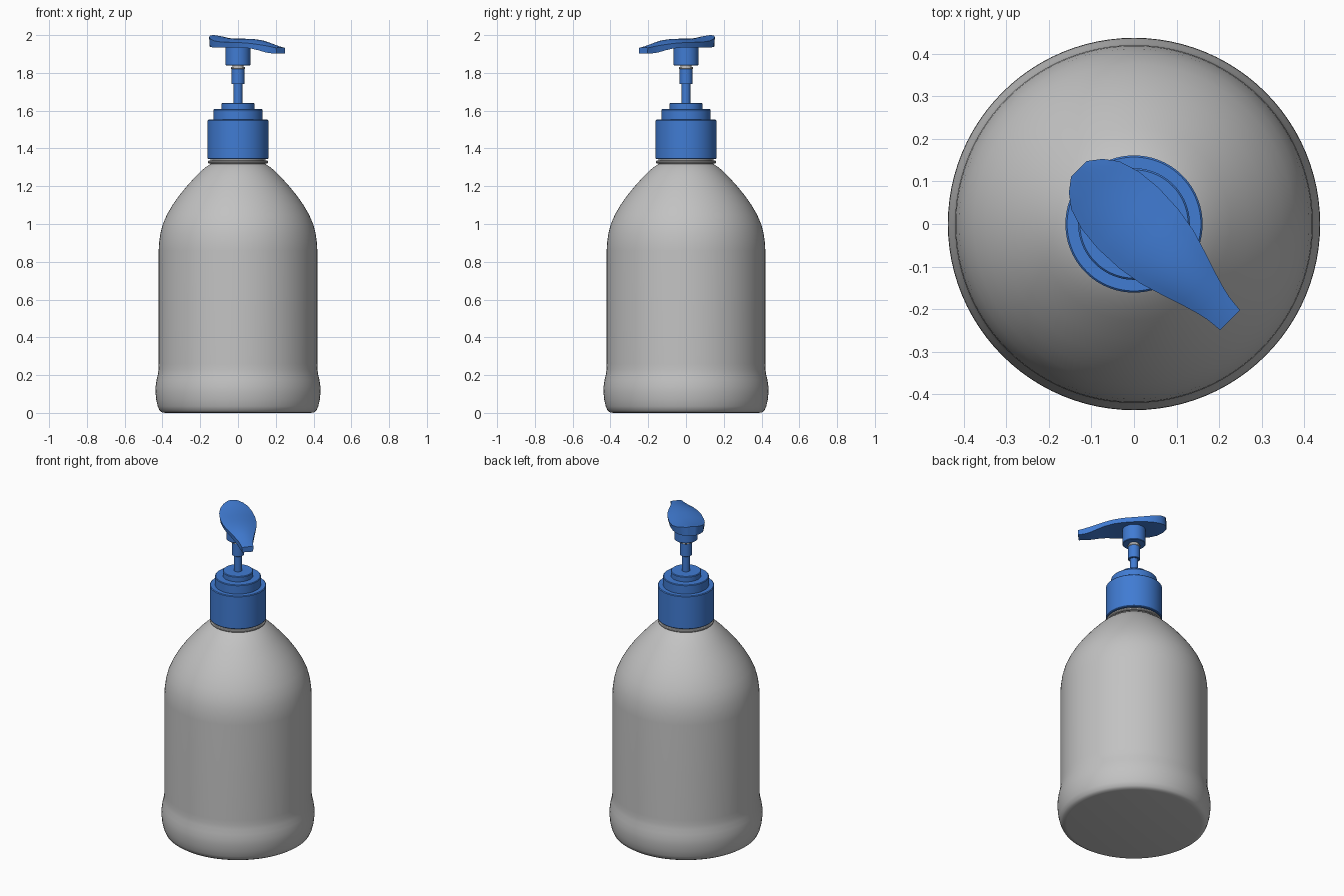
import bpy, bmesh, math
from mathutils import Vector

if "Cube" in bpy.data.objects:
    bpy.data.objects.remove(bpy.data.objects["Cube"])


def material(name, rgb):
    m = bpy.data.materials.new(name)
    m.diffuse_color = (*rgb, 1)
    m.use_nodes = True
    m.node_tree.nodes["Principled BSDF"].inputs["Base Color"].default_value = m.diffuse_color
    return m


GREY = material("light grey plastic", (0.54, 0.54, 0.54))
BLUE = material("blue plastic", (0.052, 0.2, 0.65))


def finish(bm, name, mat, angle=32):
    bmesh.ops.recalc_face_normals(bm, faces=bm.faces)
    mesh = bpy.data.meshes.new(name)
    bm.to_mesh(mesh)
    bm.free()
    mesh.materials.append(mat)
    ob = bpy.data.objects.new(name, mesh)
    bpy.context.collection.objects.link(ob)
    bpy.ops.object.select_all(action='DESELECT')
    ob.select_set(True)
    bpy.context.view_layer.objects.active = ob
    bpy.ops.object.shade_smooth_by_angle(angle=math.radians(angle))
    return ob


def lathe(name, profile, mat, seg=96):
    """Closed solid turned from (radius, z) points, capped at both ends."""
    bm = bmesh.new()
    rings = [[bm.verts.new((r * math.cos(2 * math.pi * i / seg),
                            r * math.sin(2 * math.pi * i / seg), z))
              for i in range(seg)] for r, z in profile]
    for a, b in zip(rings, rings[1:]):
        for i in range(seg):
            j = (i + 1) % seg
            bm.faces.new((a[i], a[j], b[j], b[i]))
    bm.faces.new(rings[0])
    bm.faces.new(rings[-1])
    return finish(bm, name, mat)


def drum(name, r, z0, z1, mat, b=0.004):
    """Cylinder with a small softened edge."""
    return lathe(name, [(r - b, z0), (r, z0 + b), (r, z1 - b), (r - b, z1)], mat)


# Bottle body with a flared foot and domed shoulder
lathe("bottle_body", [
    (0.385, 0.0), (0.402, 0.003), (0.415, 0.012), (0.425, 0.035), (0.433, 0.07),
    (0.437, 0.11), (0.436, 0.14), (0.431, 0.175), (0.424, 0.205), (0.421, 0.23),
    (0.42, 0.26), (0.42, 0.86), (0.418, 0.90), (0.411, 0.95), (0.398, 1.0),
    (0.376, 1.05), (0.347, 1.10), (0.312, 1.15), (0.271, 1.20), (0.226, 1.25),
    (0.198, 1.278), (0.172, 1.30), (0.155, 1.312), (0.145, 1.318), (0.145, 1.36)], GREY)
drum("neck_ring", 0.16, 1.321, 1.336, GREY)

# Screw collar and its two steps
drum("collar", 0.161, 1.343, 1.552, BLUE)
drum("collar_step", 0.131, 1.54, 1.608, BLUE)
drum("collar_cap", 0.087, 1.60, 1.641, BLUE)

# Pump stem
drum("stem_lower", 0.023, 1.62, 1.75, BLUE, 0.001)
drum("stem_upper", 0.034, 1.74, 1.822, BLUE, 0.002)
drum("stem_ring", 0.036, 1.82, 1.832, GREY, 0.002)
drum("stem_neck", 0.03, 1.83, 1.85, GREY, 0.001)
drum("head_socket", 0.066, 1.84, 1.95, BLUE, 0.003)

# Pump head: stations along the spout (u, half width, crown z, edge z, underside z)
STATIONS = [
    (-0.183, 0.026, 2.000, 1.997, 1.943), (-0.160, 0.056, 1.996, 1.990, 1.939),
    (-0.128, 0.080, 1.990, 1.980, 1.936), (-0.080, 0.095, 1.984, 1.969, 1.935),
    (-0.020, 0.101, 1.981, 1.963, 1.935), (0.050, 0.098, 1.981, 1.962, 1.935),
    (0.110, 0.088, 1.979, 1.960, 1.934), (0.165, 0.071, 1.973, 1.956, 1.929),
    (0.210, 0.056, 1.963, 1.950, 1.919), (0.250, 0.044, 1.952, 1.944, 1.908),
    (0.280, 0.037, 1.944, 1.939, 1.904), (0.319, 0.033, 1.935, 1.932, 1.902)]
ALONG = Vector((1, -1, 0)).normalized()
ACROSS = Vector((1, 1, 0)).normalized()
N = 10
bm = bmesh.new()
sections = []
for u, w, crown, edge, under in STATIONS:
    ts = [-1 + 2 * i / N for i in range(N + 1)]
    pts = [(w * t, edge + (crown - edge) * (1 - t * t)) for t in ts]
    pts += [(w * 0.95 * t, under) for t in reversed(ts)]
    sections.append([bm.verts.new(ALONG * u + ACROSS * v + Vector((0, 0, z))) for v, z in pts])
for a, b in zip(sections, sections[1:]):
    for i in range(len(a)):
        j = (i + 1) % len(a)
        bm.faces.new((a[i], a[j], b[j], b[i]))
bm.faces.new(sections[0])
bm.faces.new(sections[-1])
finish(bm, "pump_head", BLUE, 40)
